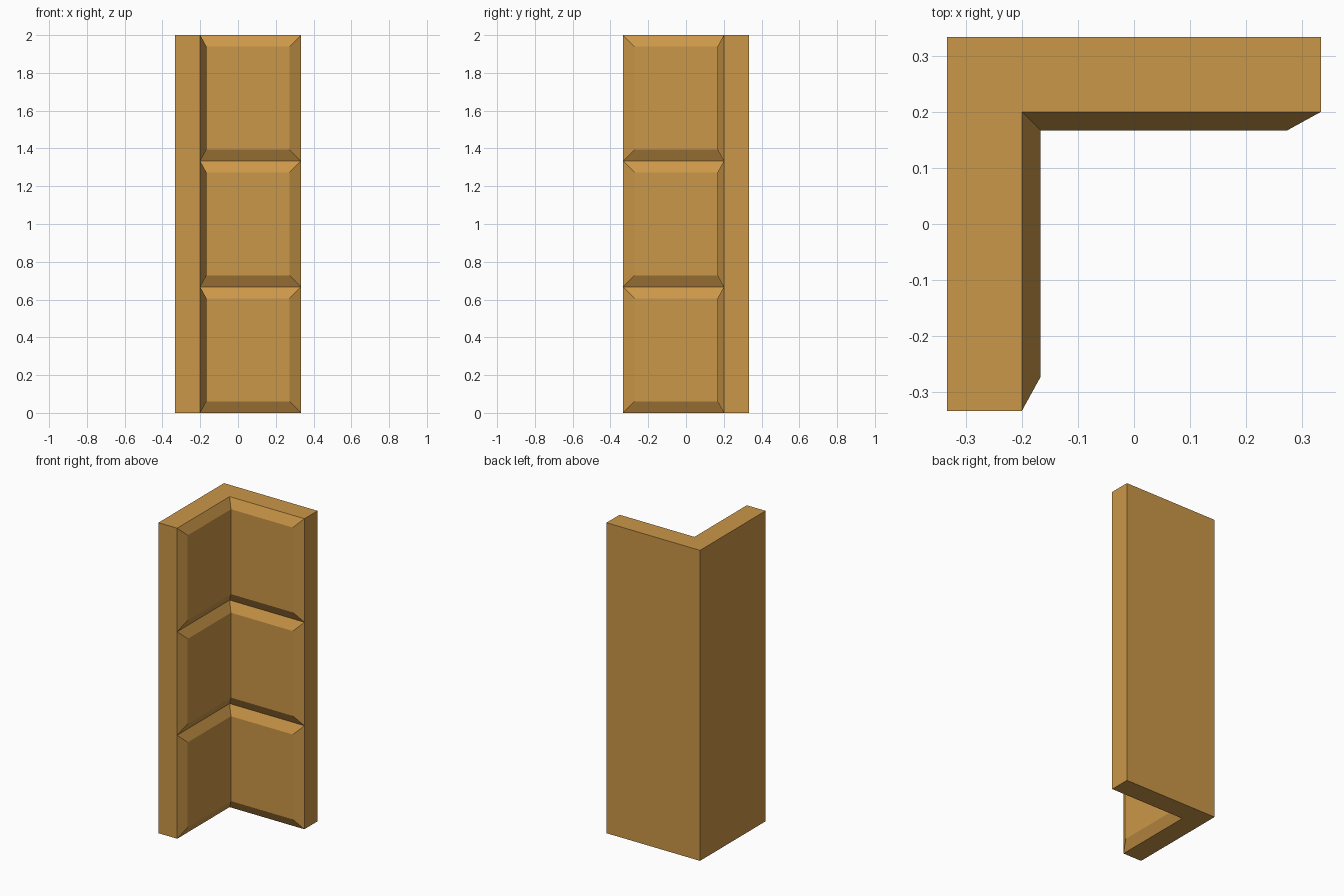
import bpy
import bmesh

if "Cube" in bpy.data.objects:
    bpy.data.objects.remove(bpy.data.objects["Cube"])

A = 1 / 3            # half width of the corner
I = 0.2              # inner wall face
F = 0.167            # raised panel face
B = 0.06             # bevel width of each panel
TIERS, H = 3, 2.0

bm = bmesh.new()


def row(points, z):
    return [bm.verts.new((x, y, z)) for x, y in points]


outer_path = [(-A, -A), (-A, A), (A, A)]
inner_path = [(-I, -A), (-I, I), (A, I)]
panel_path = [(-F, -A + B), (-F, F), (A - B, F)]

# Wall: outer faces, L-shaped caps and the two free ends
low, high = row(outer_path, 0), row(outer_path, H)
rows = [row(inner_path, H * i / TIERS) for i in range(TIERS + 1)]
for i in range(2):
    bm.faces.new((low[i], low[i + 1], high[i + 1], high[i]))
bm.faces.new(low + rows[0][::-1])
bm.faces.new(high + rows[-1][::-1])
for end in (0, 2):
    bm.faces.new([low[end]] + [r[end] for r in rows] + [high[end]])

# Raised panels: bevelled blocks wrapping the inside corner on each tier
for bottom, top in zip(rows, rows[1:]):
    b = row(panel_path, bottom[0].co.z + B)
    t = row(panel_path, top[0].co.z - B)
    for i in range(2):
        bm.faces.new((b[i], b[i + 1], t[i + 1], t[i]))
        bm.faces.new((bottom[i], bottom[i + 1], b[i + 1], b[i]))
        bm.faces.new((t[i], t[i + 1], top[i + 1], top[i]))
    for end in (0, 2):
        bm.faces.new((bottom[end], b[end], t[end], top[end]))
    # mitred slopes meet along the corner edge
    # (shared vertices close the shell there)

bmesh.ops.recalc_face_normals(bm, faces=bm.faces[:])
mesh = bpy.data.meshes.new("panelled_corner_wall")
bm.to_mesh(mesh)
bm.free()
wall = bpy.data.objects.new("panelled_corner_wall", mesh)
bpy.context.collection.objects.link(wall)

# Warm wood colour
wood = bpy.data.materials.new("wood")
wood.diffuse_color = (0.6, 0.31, 0.065, 1)
wood.use_nodes = True
wood.node_tree.nodes["Principled BSDF"].inputs["Base Color"].default_value = wood.diffuse_color
mesh.materials.append(wood)
